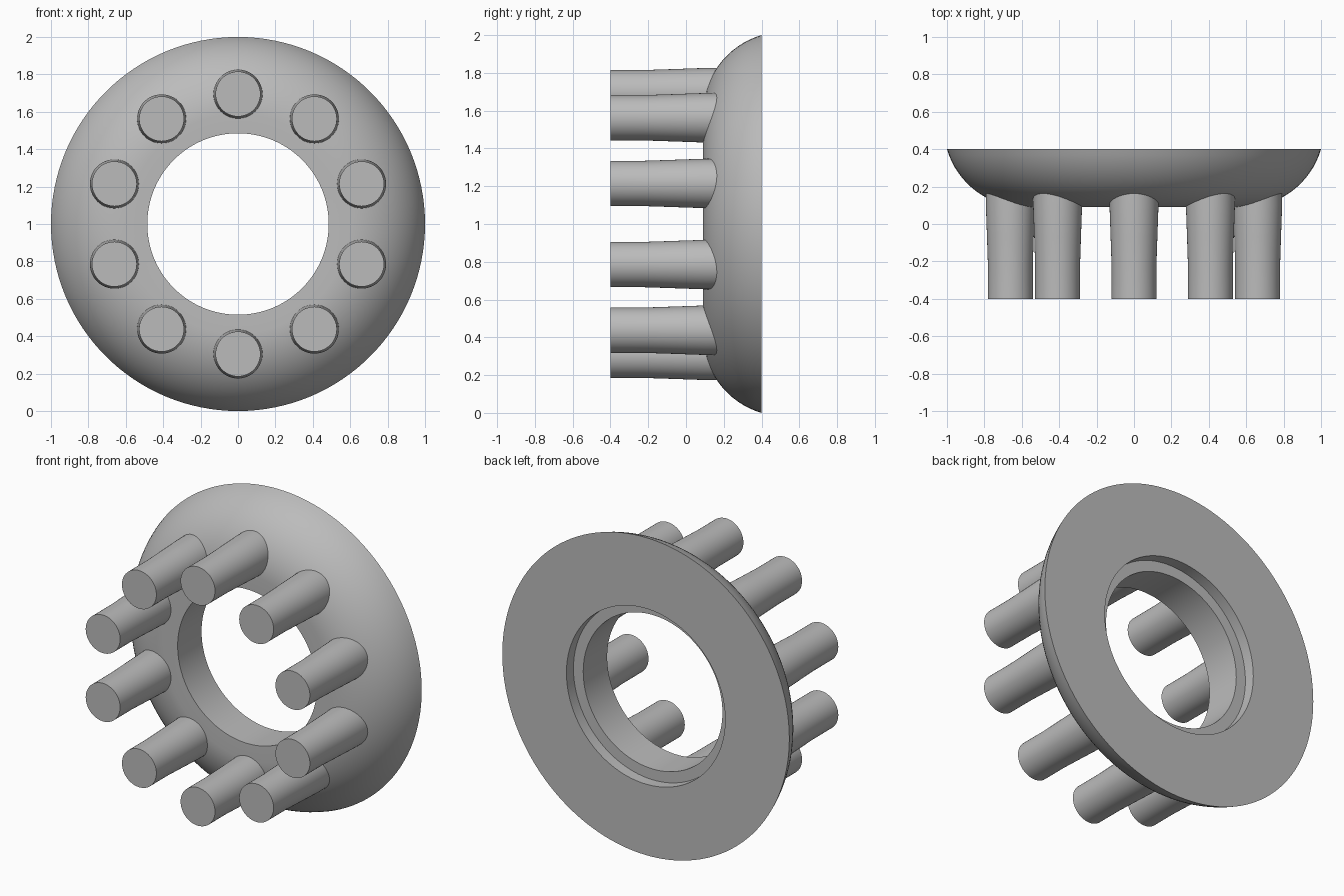
import bpy, bmesh, math
from mathutils import Matrix, Vector

cube = bpy.data.objects.get("Cube")
if cube:
    bpy.data.objects.remove(cube, do_unlink=True)

CENTRE = Vector((0, 0, 1))
PIN_COUNT = 10
PIN_RING = 0.695

grey = bpy.data.materials.new("plain grey")
grey.use_nodes = True
colour = (0.5, 0.5, 0.5, 1)
grey.diffuse_color = colour
grey.node_tree.nodes["Principled BSDF"].inputs["Base Color"].default_value = colour


def lathe(name, profile, location, steps, closed=False):
    """Spin (radius, y) points around the y axis."""
    bm = bmesh.new()
    verts = [bm.verts.new((r, y, 0)) for r, y in profile]
    edges = [bm.edges.new(pair) for pair in zip(verts, verts[1:])]
    if closed:
        edges.append(bm.edges.new((verts[-1], verts[0])))
    bmesh.ops.spin(bm, geom=verts + edges, cent=(0, 0, 0), axis=(0, 1, 0),
                   angle=math.tau, steps=steps, use_merge=True)
    bmesh.ops.remove_doubles(bm, verts=bm.verts, dist=1e-5)
    bmesh.ops.holes_fill(bm, edges=[e for e in bm.edges if e.is_boundary])
    bmesh.ops.recalc_face_normals(bm, faces=bm.faces)
    mesh = bpy.data.meshes.new(name)
    bm.to_mesh(mesh)
    bm.free()
    mesh.materials.append(grey)
    obj = bpy.data.objects.new(name, mesh)
    bpy.context.collection.objects.link(obj)
    obj.location = location
    bpy.ops.object.select_all(action='DESELECT')
    obj.select_set(True)
    bpy.context.view_layer.objects.active = obj
    bpy.ops.object.shade_smooth_by_angle(angle=math.radians(30))
    return obj


# Domed ring: flat back with a stepped recess, rounded front
BEND, START = 0.43, 0.587
sweep = math.acos((BEND - 0.31) / BEND)
dome = [(START + BEND * math.sin(sweep * i / 16),
         0.09 + BEND * (1 - math.cos(sweep * i / 16))) for i in range(17)]
ring = [(0.485, 0.092)] + dome + [(0.553, 0.4), (0.553, 0.33), (0.485, 0.33)]
lathe("flange_ring", ring, CENTRE, 128, closed=True)

# Pins: straight tips that flare gently into the ring
pin = [(0.12, -0.4), (0.12, -0.22), (0.125, -0.07), (0.131, 0.1), (0.131, 0.3)]
for i in range(PIN_COUNT):
    turn = Matrix.Rotation(math.tau * i / PIN_COUNT, 3, 'Y')
    lathe(f"pin_{i + 1}", pin, CENTRE + turn @ Vector((0, 0, PIN_RING)), 48)
